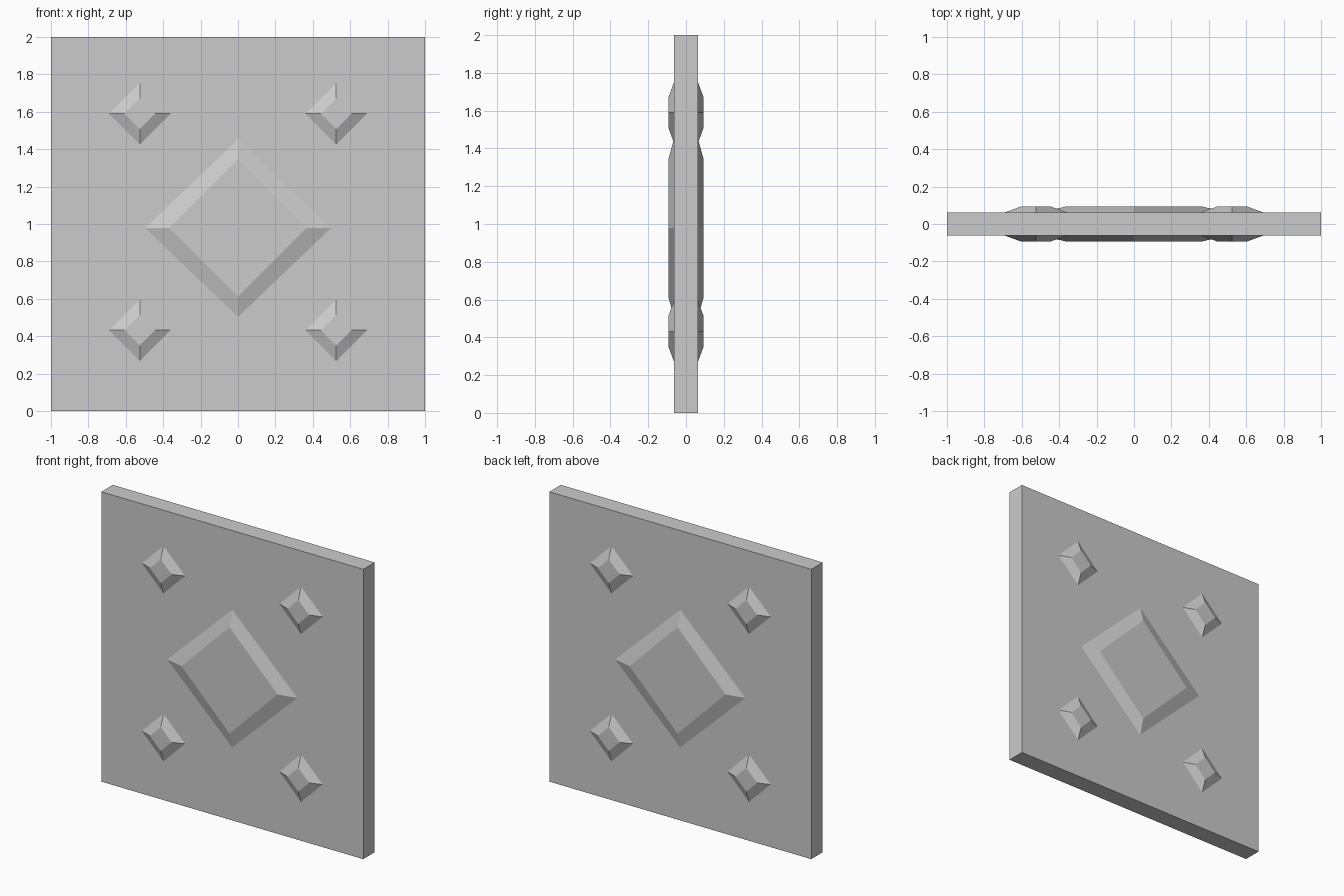
import bpy, bmesh

if "Cube" in bpy.data.objects:
    bpy.data.objects.remove(bpy.data.objects["Cube"])

PLATE_Y = 0.0625   # half thickness of the slab
STUD_Y = 0.0925    # height of the raised faces from the centre plane


def make_object(name, bm):
    bmesh.ops.recalc_face_normals(bm, faces=bm.faces)
    mesh = bpy.data.meshes.new(name)
    bm.to_mesh(mesh)
    bm.free()
    obj = bpy.data.objects.new(name, mesh)
    bpy.context.collection.objects.link(obj)
    return obj


def diamond_stud(name, x, z, base, top, side):
    """Bevelled diamond on one face; base and top are (half width, half height)."""
    bm = bmesh.new()
    rings = []
    for (w, h), y in ((base, PLATE_Y), (top, STUD_Y)):
        rings.append([bm.verts.new((x + dx * w, side * y, z + dz * h))
                      for dx, dz in ((1, 0), (0, 1), (-1, 0), (0, -1))])
    bm.faces.new(rings[0])
    bm.faces.new(rings[1])
    for i in range(4):
        j = (i + 1) % 4
        bm.faces.new((rings[0][i], rings[0][j], rings[1][j], rings[1][i]))
    return make_object(name, bm)


# Square slab
bm = bmesh.new()
bmesh.ops.create_cube(bm, size=1)
bmesh.ops.scale(bm, vec=(2, 2 * PLATE_Y, 2), verts=bm.verts)
bmesh.ops.translate(bm, vec=(0, 0, 1), verts=bm.verts)
make_object("door_panel", bm)

# Raised diamonds on the front and back
for label, side in (("front", -1), ("back", 1)):
    diamond_stud(f"{label}_centre_diamond", 0, 0.978,
                 (0.497, 0.475), (0.367, 0.367), side)
    for row, z in (("lower", 0.432), ("upper", 1.59)):
        for col, x in (("left", -0.525), ("right", 0.525)):
            diamond_stud(f"{label}_{row}_{col}_stud", x, z,
                         (0.165, 0.164), (0.082, 0.082), side)
